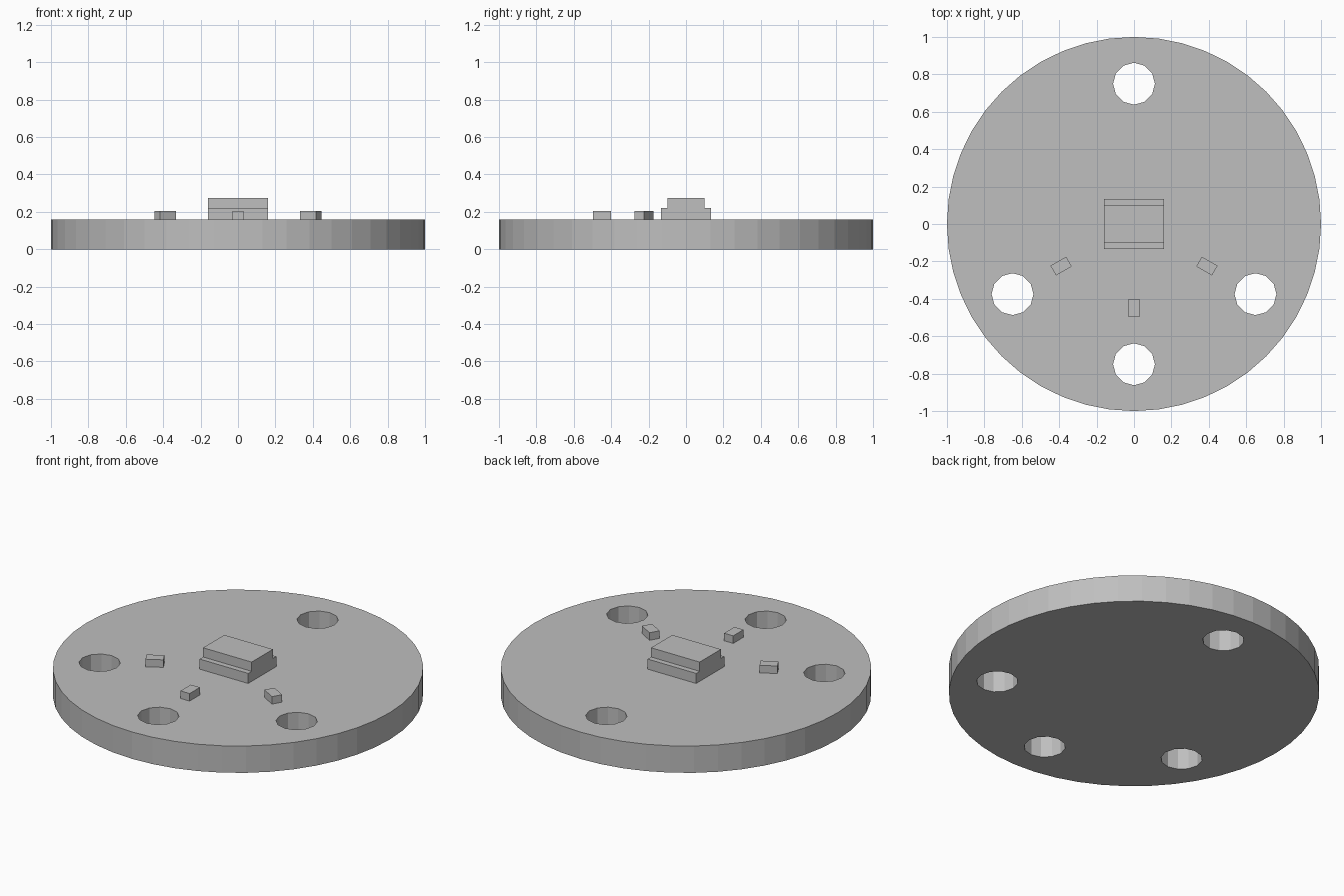
import bpy
import math
from mathutils import Vector

if "Cube" in bpy.data.objects:
    bpy.data.objects.remove(bpy.data.objects["Cube"], do_unlink=True)

grey = bpy.data.materials.new("plain_grey")
grey.use_nodes = True
colour = (0.52, 0.52, 0.52, 1)
grey.diffuse_color = colour
grey.node_tree.nodes["Principled BSDF"].inputs["Base Color"].default_value = colour

PLATE_TOP = 0.16


def finish(name):
    ob = bpy.context.object
    ob.name = name
    ob.data.materials.append(grey)
    return ob


def cylinder(name, radius, sides, centre, depth):
    bpy.ops.mesh.primitive_cylinder_add(vertices=sides, radius=radius, depth=depth, location=centre)
    return finish(name)


def box(name, size, centre_xy, bottom, angle=0):
    x, y = centre_xy
    bpy.ops.mesh.primitive_cube_add(size=1, location=(x, y, bottom + size[2] / 2),
                                    rotation=(0, 0, angle))
    ob = finish(name)
    ob.scale = size
    return ob


def polar(radius, degrees):
    a = math.radians(degrees)
    return Vector((radius * math.cos(a), radius * math.sin(a)))


# Round base plate with four through holes
plate = cylinder("base_plate", 1, 48, (0, 0, PLATE_TOP / 2), PLATE_TOP)
for degrees in (90, 210, 270, 330):
    x, y = polar(0.75, degrees)
    cutter = cylinder("hole_cutter", 0.112, 12, (x, y, PLATE_TOP / 2), 0.5)
    cutter.hide_render = True
    cut = plate.modifiers.new("hole", "BOOLEAN")
    cut.operation = "DIFFERENCE"
    cut.solver = "EXACT"
    cut.object = cutter
    bpy.context.view_layer.objects.active = plate
    bpy.ops.object.modifier_apply(modifier=cut.name)
    bpy.data.objects.remove(cutter, do_unlink=True)

# Stepped block in the middle
box("centre_block_lower", (0.32, 0.265, 0.06), (0, 0), PLATE_TOP)
box("centre_block_upper", (0.32, 0.2, 0.055), (0, 0), PLATE_TOP + 0.06)

# Small markers pointing at the three front holes
for side, degrees in (("right", 210), ("front", 270), ("left", 330)):
    box("marker_" + side, (0.097, 0.06, 0.045), polar(0.45, degrees), PLATE_TOP,
        math.radians(degrees))
